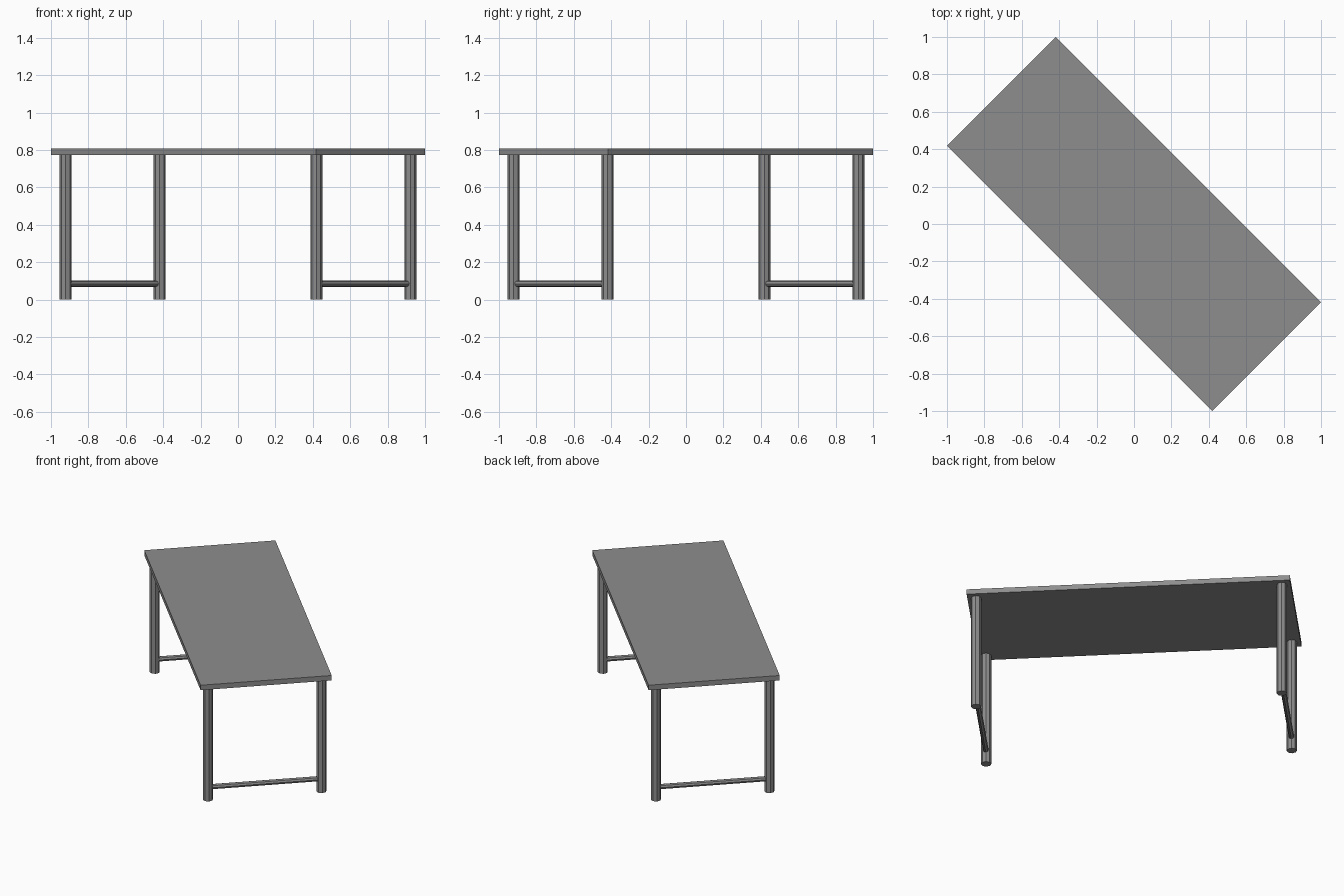
import bpy
from math import pi, radians
from mathutils import Matrix

if "Cube" in bpy.data.objects:
    bpy.data.objects.remove(bpy.data.objects["Cube"])

TURN = Matrix.Rotation(radians(-45), 4, 'Z')   # table sits diagonally
LENGTH, WIDTH = 2.005, 0.823
TOP_Z, TOP_T = 0.808, 0.034
LEG_U, LEG_V, LEG_R = 0.948, 0.356, 0.032
BAR_Z, BAR_R = 0.085, 0.017

# Dark grey finish
dark = bpy.data.materials.new("dark_grey")
dark.diffuse_color = (0.27, 0.27, 0.27, 1)
dark.use_nodes = True
dark.node_tree.nodes["Principled BSDF"].inputs["Base Color"].default_value = dark.diffuse_color


def finish(name, matrix):
    ob = bpy.context.object
    ob.name = name
    ob.matrix_world = TURN @ matrix
    ob.data.materials.append(dark)


def rod(name, loc, radius, depth, tilt=0):
    bpy.ops.mesh.primitive_cylinder_add(vertices=8, radius=radius, depth=depth)
    finish(name, Matrix.Translation(loc) @ Matrix.Rotation(tilt, 4, 'X'))


# Table top
bpy.ops.mesh.primitive_cube_add(size=1)
finish("table_top", Matrix.Translation((0, 0, TOP_Z - TOP_T / 2))
       @ Matrix.Diagonal((LENGTH, WIDTH, TOP_T, 1)))

# Octagonal legs and a low crossbar at each end
leg_h = TOP_Z - TOP_T
for end, u in (("left", -LEG_U), ("right", LEG_U)):
    for side, v in (("front", -LEG_V), ("back", LEG_V)):
        rod(f"{side}_{end}_leg", (u, v, leg_h / 2), LEG_R, leg_h)
    rod(f"{end}_crossbar", (u, 0, BAR_Z), BAR_R, 2 * LEG_V - 0.04, pi / 2)
